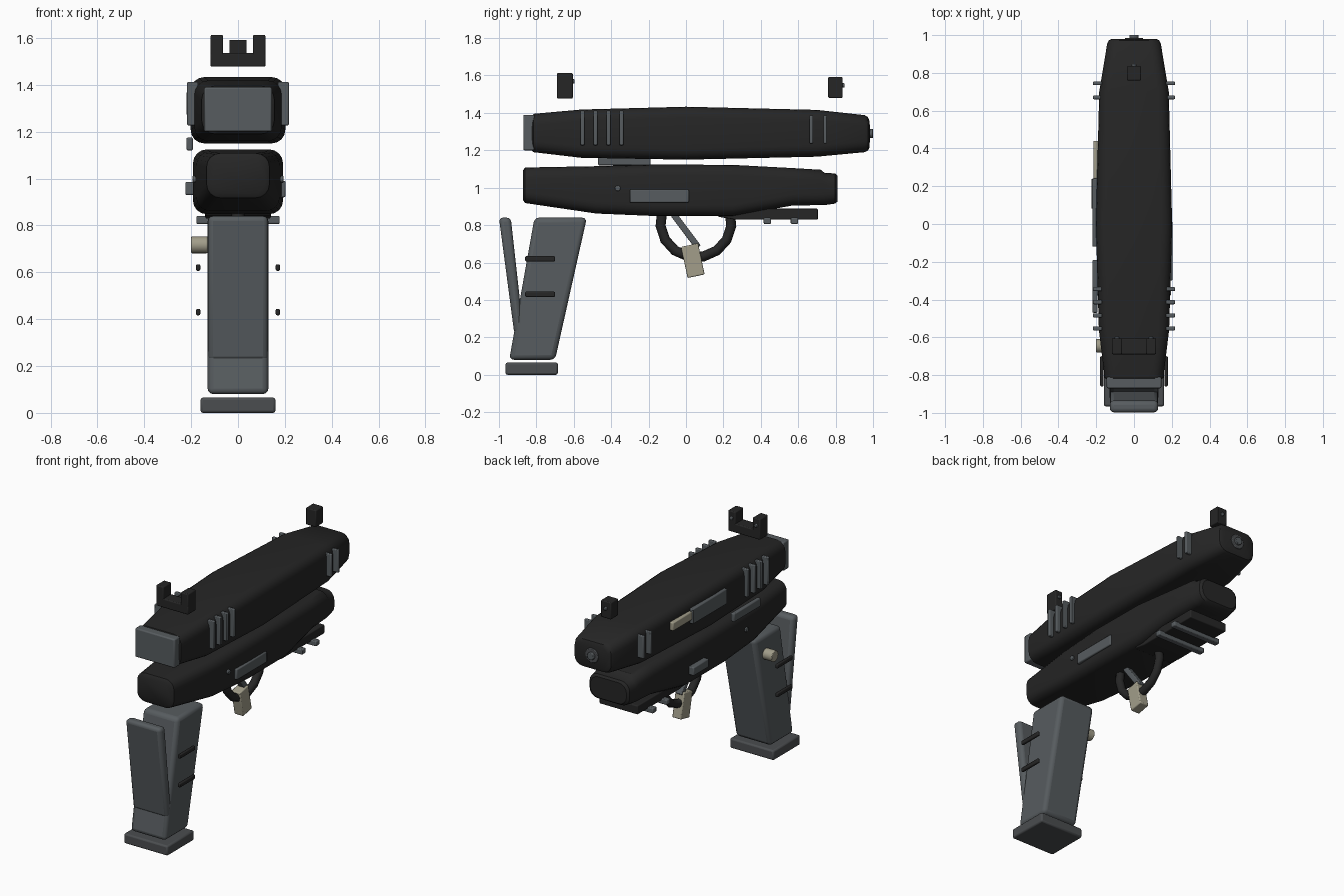
import bpy, bmesh, math
from mathutils import Matrix, Vector

if "Cube" in bpy.data.objects:
    bpy.data.objects.remove(bpy.data.objects["Cube"])


def colour(name, rgb):
    m = bpy.data.materials.new(name)
    m.diffuse_color = (*rgb, 1)
    m.use_nodes = True
    m.node_tree.nodes["Principled BSDF"].inputs["Base Color"].default_value = m.diffuse_color
    return m


BLACK = colour("matte black", (0.019, 0.019, 0.019))
STEEL = colour("steel grey", (0.095, 0.107, 0.115))
DARK = colour("dark steel", (0.07, 0.075, 0.08))
TAN = colour("pale tan", (0.36, 0.34, 0.255))


def finish(name, bm, mat, bevel=0, segments=2):
    bmesh.ops.recalc_face_normals(bm, faces=bm.faces)
    me = bpy.data.meshes.new(name)
    bm.to_mesh(me)
    bm.free()
    me.materials.append(mat)
    ob = bpy.data.objects.new(name, me)
    bpy.context.collection.objects.link(ob)
    if bevel:
        b = ob.modifiers.new("edge rounding", 'BEVEL')
        b.width = bevel
        b.segments = segments
        b.limit_method = 'ANGLE'
    bpy.ops.object.select_all(action='DESELECT')
    ob.select_set(True)
    bpy.context.view_layer.objects.active = ob
    bpy.ops.object.shade_smooth_by_angle(angle=math.radians(35))
    return ob


def box(name, x, y, z, mat, bevel=0.006, tilt=0):
    """Box from (min, max) ranges, tilted about x."""
    bm = bmesh.new()
    centre = Vector([(a + b) / 2 for a, b in (x, y, z)])
    size = [b - a for a, b in (x, y, z)]
    m = (Matrix.Translation(centre) @ Matrix.Rotation(math.radians(tilt), 4, 'X')
         @ Matrix.Diagonal((*size, 1)))
    bmesh.ops.create_cube(bm, size=1, matrix=m)
    return finish(name, bm, mat, bevel)


def rod(name, centre, radius, length, axis, mat, bevel=0.004):
    """Cylinder along x or y."""
    bm = bmesh.new()
    turn = Matrix.Rotation(math.pi / 2, 4, 'Y' if axis == 'X' else 'X')
    bmesh.ops.create_cone(bm, cap_ends=True, segments=20, radius1=radius, radius2=radius,
                          depth=length, matrix=Matrix.Translation(centre) @ turn)
    return finish(name, bm, mat, bevel)


def plate(name, profile, half, mat, bevel):
    """Side profile (y, z) extruded across x."""
    bm = bmesh.new()
    f = bm.faces.new([bm.verts.new((-half, y, z)) for y, z in profile])
    new = bmesh.ops.extrude_face_region(bm, geom=[f])['geom']
    bmesh.ops.translate(bm, vec=(2 * half, 0, 0),
                        verts=[v for v in new if isinstance(v, bmesh.types.BMVert)])
    return finish(name, bm, mat, bevel, 3)


def loft(name, stations, mat):
    """Rounded-rectangle sections (y, half width, low z, high z) joined along y."""
    bm = bmesh.new()
    rings = []
    for y, w, lo, hi in stations:
        r, ring = 0.058, []
        for k, (sx, top) in enumerate(((1, 1), (-1, 1), (-1, 0), (1, 0))):
            cx, cz = sx * (w - r), (hi - r if top else lo + r)
            for i in range(5):
                a = math.pi / 2 * (k + i / 4)
                ring.append(bm.verts.new((cx + r * math.cos(a), y, cz + r * math.sin(a))))
        rings.append(ring)
    for a, b in zip(rings, rings[1:]):
        for i in range(len(a)):
            j = (i + 1) % len(a)
            bm.faces.new((a[i], a[j], b[j], b[i]))
    bm.faces.new(rings[0])
    bm.faces.new(rings[-1])
    return finish(name, bm, mat)


# Upper body
loft("upper_body", [
    (-0.83, 0.135, 1.205, 1.375), (-0.815, 0.155, 1.19, 1.395),
    (-0.56, 0.186, 1.16, 1.418), (0, 0.202, 1.15, 1.433), (0.7, 0.184, 1.166, 1.416),
    (0.955, 0.142, 1.19, 1.388), (0.972, 0.134, 1.198, 1.378),
    (0.98, 0.118, 1.214, 1.36)], BLACK)
box("rear_plate", (-0.145, 0.145), (-0.87, -0.81), (1.2, 1.39), STEEL, 0.008)
rod("muzzle_ring", (0, 0.975, 1.29), 0.048, 0.02, 'Y', DARK)
rod("muzzle_core", (0, 0.985, 1.29), 0.025, 0.03, 'Y', STEEL)

# Raised ribs on both sides
for s, side in ((-1, "left"), (1, "right")):
    xr = tuple(sorted((s * 0.17, s * 0.217)))
    for y in (-0.553, -0.484, -0.414, -0.345):
        box("rear_rib_" + side, xr, (y - 0.011, y + 0.011), (1.227, 1.412), STEEL, 0.005)
    for y in (0.67, 0.745):
        box("front_rib_" + side, xr, (y - 0.01, y + 0.01), (1.237, 1.387), STEEL, 0.005)
    # Grip straps and frame pins
    for z in (0.43, 0.62):
        box("grip_bar_" + side, (s * 0.17 - 0.009, s * 0.17 + 0.009), (-0.86, -0.70),
            (z - 0.014, z + 0.014), BLACK, 0.006)
    rod("frame_pin_" + side, (s * 0.18, -0.365, 0.997), 0.015, 0.03, 'X', STEEL)

# Left side fittings and right side panel
box("port_plate", (-0.22, -0.18), (-0.12, 0.24), (1.27, 1.37), STEEL)
box("port_tab", (-0.215, -0.18), (0.24, 0.44), (1.30, 1.355), TAN)
box("side_lever", (-0.22, -0.192), (-0.47, -0.19), (1.12, 1.175), STEEL)
box("frame_tab", (-0.225, -0.18), (0.08, 0.24), (0.93, 0.985), STEEL)
box("frame_panel", (0.17, 0.203), (-0.30, 0.015), (0.92, 0.99), STEEL)

# Sights
box("rear_sight_base", (-0.117, 0.117), (-0.69, -0.605), (1.477, 1.536), BLACK)
for s in (-1, 1):
    box("rear_sight_post", tuple(sorted((s * 0.063, s * 0.117))), (-0.69, -0.605),
        (1.48, 1.613), BLACK)
    rod("rear_sight_dot", (s * 0.09, -0.603, 1.568), 0.012, 0.016, 'Y', STEEL)
box("front_sight", (-0.037, 0.037), (0.76, 0.837), (1.48, 1.592), BLACK)
rod("front_sight_dot", (0, 0.839, 1.547), 0.012, 0.016, 'Y', STEEL)

# Lower frame
loft("lower_frame", [
    (-0.872, 0.118, 0.935, 1.092), (-0.86, 0.134, 0.918, 1.108),
    (-0.48, 0.178, 0.862, 1.115), (-0.15, 0.192, 0.848, 1.124),
    (0.25, 0.19, 0.848, 1.122), (0.57, 0.165, 0.905, 1.105), (0.72, 0.156, 0.907, 1.096),
    (0.74, 0.152, 0.907, 1.08), (0.797, 0.146, 0.915, 1.076),
    (0.81, 0.132, 0.926, 1.064)], BLACK)
plate("accessory_rail", [(0.17, 0.845), (0.26, 0.83), (0.705, 0.83), (0.705, 0.888),
                         (0.25, 0.888)], 0.14, BLACK, 0.006)
for y in (0.435, 0.58):
    box("rail_bar", (-0.178, 0.178), (y - 0.02, y + 0.02), (0.806, 0.84), STEEL)

# Grip, backstrap and base
plate("grip", [(-0.81, 0.84), (-0.53, 0.84), (-0.7, 0.08), (-0.945, 0.08)], 0.13, STEEL, 0.025)
plate("backstrap", [(-1.0, 0.84), (-0.937, 0.84), (-0.868, 0.22), (-0.918, 0.22)],
      0.128, STEEL, 0.022)
box("base_plate", (-0.16, 0.16), (-0.965, -0.685), (0, 0.065), DARK, 0.01)
rod("round_button", (-0.165, -0.645, 0.717), 0.036, 0.07, 'X', TAN)

# Guard loop with trigger and link
curve = bpy.data.curves.new("guard_path", 'CURVE')
curve.dimensions = '3D'
curve.bevel_depth = 0.027
curve.bevel_resolution = 2
curve.use_fill_caps = True
curve.materials.append(BLACK)
path = curve.splines.new('POLY')
path.points.add(9)
for i, p in enumerate(path.points):
    a = math.radians(-198 + 24 * i)
    p.co = (0, 0.053 + 0.19 * math.cos(a), 0.815 + 0.187 * math.sin(a), 1)
bpy.context.collection.objects.link(bpy.data.objects.new("finger_guard", curve))
box("trigger", (-0.033, 0.033), (-0.01, 0.083), (0.525, 0.695), TAN, 0.006, 12)
box("trigger_link", (-0.022, 0.022), (-0.018, 0.016), (0.66, 0.88), STEEL, 0.005, 37)
